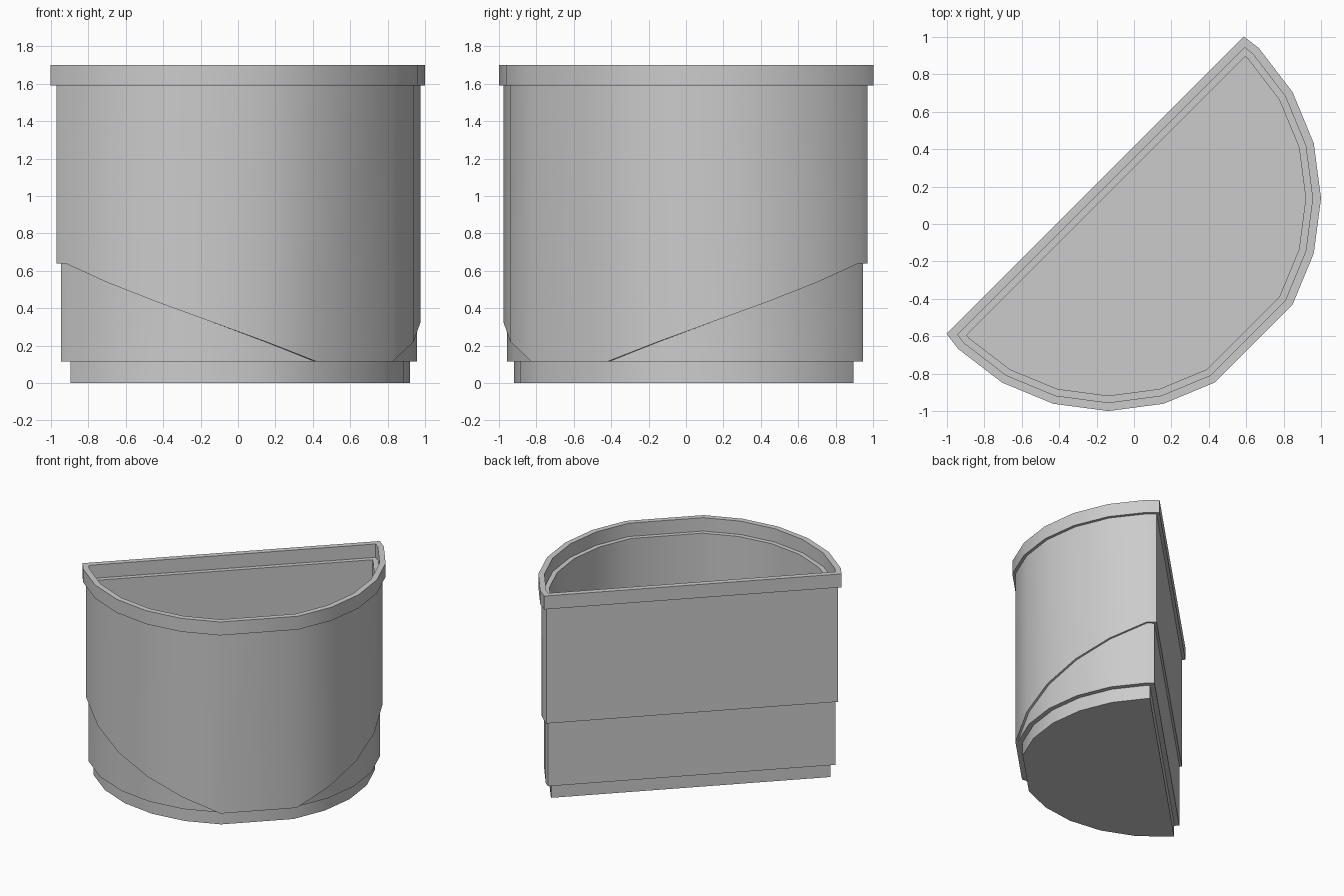
import bpy, bmesh
from math import sin, cos, radians, sqrt

if "Cube" in bpy.data.objects:
    bpy.data.objects.remove(bpy.data.objects["Cube"])

R, CHORD = 1.137, 0.10           # outer rim radius, distance of flat side behind the circle centre
CX, CY = -0.137, 0.137           # circle centre
LOW, STEP = 0.115, 0.105         # ledge height, rise of the slanted seam per facet
SEAM = "seam"


def ring(inset, z):
    """D-shaped outline turned by 45 degrees, shrunk by inset; z may follow the seam."""
    r, c = R - inset, CHORD - inset
    pts = []
    v_end = r - c * (1 - cos(radians(15))) / sin(radians(15))
    pts.append((-c, -v_end, 0.64))
    for a in list(range(-90, 0, 15)) + list(range(15, 91, 15)):
        pts.append((r * cos(radians(a)), r * sin(radians(a)), LOW + STEP * (abs(a) / 15 - 1)))
    pts.append((-c, v_end, 0.64))
    k = 1 / sqrt(2)
    return [(CX + (u + v) * k, CY + (v - u) * k, h if z == SEAM else z) for u, v, h in pts]


def loft(name, profile, cap_start=False, cap_end=False):
    bm = bmesh.new()
    rings = [[bm.verts.new(p) for p in ring(i, z)] for i, z in profile]
    n = len(rings[0])
    for a, b in zip(rings, rings[1:]):
        for i in range(n):
            j = (i + 1) % n
            bm.faces.new((a[i], a[j], b[j], b[i]))
    if cap_start:
        bm.faces.new(rings[0][::-1])
    if cap_end:
        bm.faces.new(rings[-1])
    bmesh.ops.remove_doubles(bm, verts=bm.verts[:], dist=0.0005)
    me = bpy.data.meshes.new(name)
    bm.to_mesh(me)
    bm.free()
    ob = bpy.data.objects.new(name, me)
    bpy.context.collection.objects.link(ob)
    bpy.ops.object.select_all(action='DESELECT')
    ob.select_set(True)
    bpy.context.view_layer.objects.active = ob
    bpy.ops.object.shade_smooth_by_angle(angle=radians(30))
    return ob


# foot with closed underside and the ledge above it
loft("foot", [(0.080, 0), (0.080, LOW), (0.042, LOW)], cap_start=True)
# recessed lower wall up to the slanted seam
loft("lower_wall", [(0.042, LOW), (0.042, SEAM)])
# main wall above the seam, with its small overhang
loft("main_wall", [(0.042, SEAM), (0.024, SEAM), (0.024, 1.59)])
# rim band around the top
loft("rim", [(0.024, 1.59), (0, 1.59), (0, 1.70), (0.045, 1.70), (0.045, 1.59)])
# inside wall and floor
loft("inner_wall", [(0.045, 1.59), (0.082, 1.59), (0.082, 0.02)], cap_end=True)
